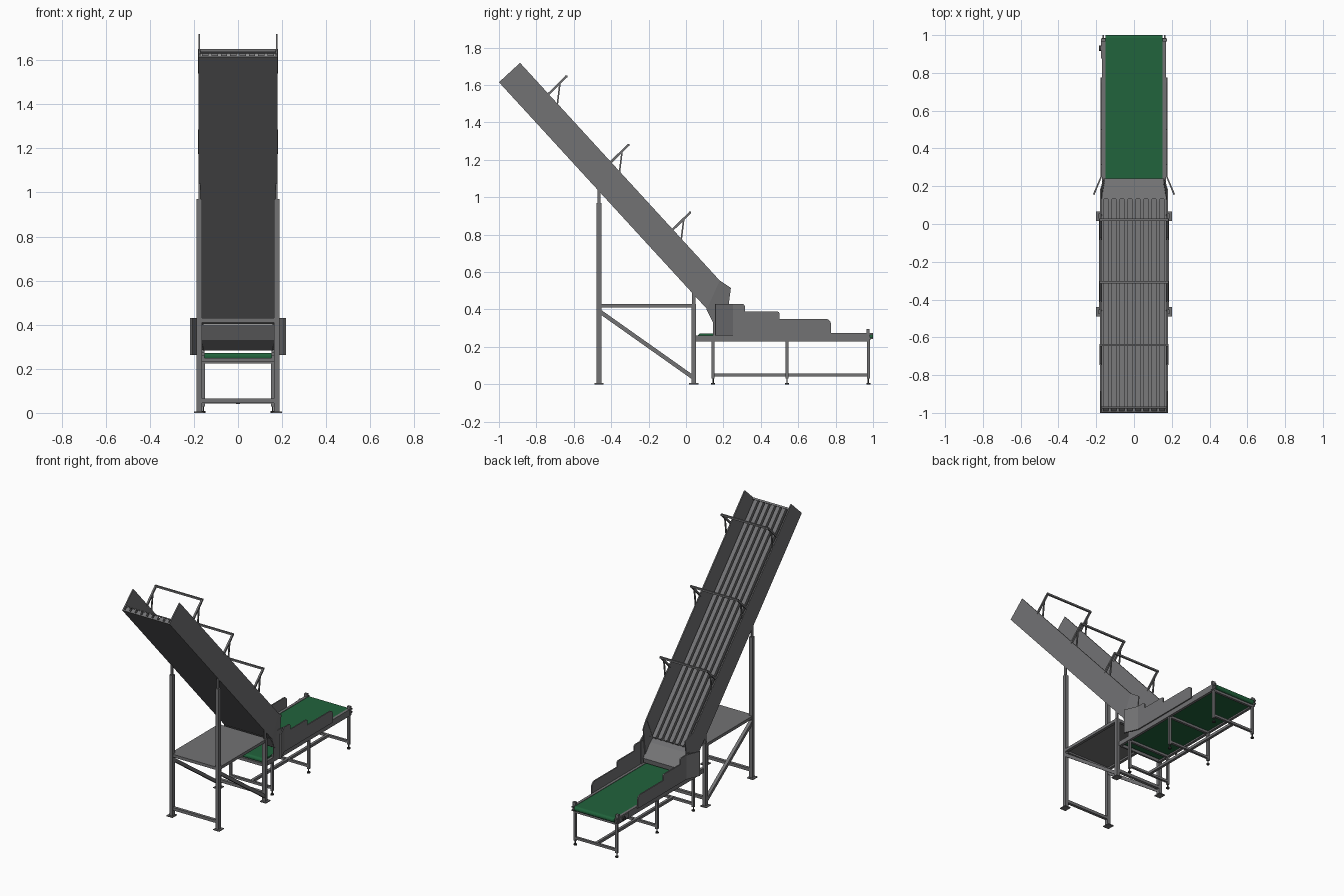
import bpy, bmesh, math
from mathutils import Vector, Matrix

if "Cube" in bpy.data.objects:
    bpy.data.objects.remove(bpy.data.objects["Cube"])


def material(name, rgb):
    m = bpy.data.materials.new(name)
    m.diffuse_color = (*rgb, 1)
    m.use_nodes = True
    m.node_tree.nodes["Principled BSDF"].inputs["Base Color"].default_value = m.diffuse_color
    return m


STEEL = material("grey steel", (0.17, 0.17, 0.175))
DARK = material("dark rubber", (0.04, 0.04, 0.04))
GREEN = material("green belt", (0.015, 0.125, 0.045))


def finish(name, bm, mat):
    bmesh.ops.recalc_face_normals(bm, faces=bm.faces)
    me = bpy.data.meshes.new(name)
    bm.to_mesh(me)
    bm.free()
    me.materials.append(mat)
    ob = bpy.data.objects.new(name, me)
    bpy.context.collection.objects.link(ob)
    return ob


def loft(name, a, b, mat=STEEL):
    """Closed solid between two matching outlines."""
    bm = bmesh.new()
    va = [bm.verts.new(p) for p in a]
    vb = [bm.verts.new(p) for p in b]
    n = len(a)
    bm.faces.new(va)
    bm.faces.new(vb[::-1])
    for i in range(n):
        bm.faces.new((va[i], va[(i + 1) % n], vb[(i + 1) % n], vb[i]))
    return finish(name, bm, mat)


def prism_x(name, pts, x0, x1, mat=STEEL):
    return loft(name, [(x0, y, z) for y, z in pts], [(x1, y, z) for y, z in pts], mat)


def box(name, x0, x1, y0, y1, z0, z1, mat=STEEL):
    return prism_x(name, [(y0, z0), (y1, z0), (y1, z1), (y0, z1)], x0, x1, mat)


def beam(name, p, q, w, mat=STEEL):
    """Square tube between two points."""
    p, q = Vector(p), Vector(q)
    d = (q - p).normalized()
    u = d.cross(Vector((0, 1, 0) if abs(d.x) > 0.9 else (1, 0, 0))).normalized()
    v = d.cross(u)
    ring = [(u * i + v * j) * w / 2 for i, j in ((1, 1), (-1, 1), (-1, -1), (1, -1))]
    return loft(name, [p + r for r in ring], [q + r for r in ring], mat)


def cylinder(name, p, q, r, mat=STEEL, seg=16):
    p, q = Vector(p), Vector(q)
    bm = bmesh.new()
    rot = (q - p).to_track_quat('Z', 'Y').to_matrix().to_4x4()
    bmesh.ops.create_cone(bm, cap_ends=True, segments=seg, radius1=r, radius2=r,
                          depth=(q - p).length, matrix=Matrix.Translation((p + q) / 2) @ rot)
    return finish(name, bm, mat)


def arc(cy, cz, r, a0, a1, n=6):
    return [(cy + r * math.cos(math.radians(a0 + (a1 - a0) * i / n)),
             cz + r * math.sin(math.radians(a0 + (a1 - a0) * i / n))) for i in range(n + 1)]


# Inclined chute coordinates: s runs down the slope, h is height above its floor
def slope(s, h):
    return (-1 + 0.676 * s + 0.737 * h, 1.615 - 0.737 * s + 0.676 * h)


LEN = 1.645
prism_x("chute_floor", [slope(0, 0), slope(LEN, 0), slope(LEN, 0.008), slope(0, 0.008)], -0.178, 0.178)
prism_x("chute_top_end_strip", [slope(0, 0.03), slope(0.012, 0.03), slope(0.012, 0.036), slope(0, 0.036)], -0.172, 0.172)

# Raised ribs with rounded lower ends
for i in range(8):
    cx = (i - 3.5) * 0.0425
    plan = [(cx - 0.0145, 0.005), (cx + 0.0145, 0.005)]
    plan += [(cx + a, b) for a, b in arc(0, 1.635, 0.0145, 0, 180)]
    loft("chute_rib",
         [(x, *slope(s, 0.006)) for x, s in plan],
         [(x, *slope(s, 0.03)) for x, s in plan])

# Discharge lip at the foot of the chute
foot = [(0.108, 0.402), (0.15, 0.388), (0.24, 0.315), (0.235, 0.283), (0.225, 0.283), (0.145, 0.33)]
loft("discharge_plate",
     [(-0.172 if y < 0.16 else -0.158, y, z) for y, z in foot],
     [(0.172 if y < 0.16 else 0.158, y, z) for y, z in foot])

for sx in (-1, 1):
    # Chute side walls
    prism_x("chute_side", [slope(0, 0), slope(LEN, 0), slope(1.579, 0.153), slope(0, 0.153)],
            sx * 0.172, sx * 0.18)
    # Tapered mouth walls
    mouth = [(0.11, 0.40), (0.18, 0.555), (0.24, 0.515), (0.21, 0.285), (0.145, 0.33)]
    inset = [0, 0, 0.018, 0.018, 0.006]
    loft("mouth_side", [(sx * (0.18 - t), *p) for p, t in zip(mouth, inset)],
         [(sx * (0.174 - t), *p) for p, t in zip(mouth, inset)])

    # Tall support legs, brackets and foot plates
    x = sx * 0.175
    for y, top, tip in ((-0.465, 0.97, 1.04), (0.042, 0.43, 0.49)):
        box("support_leg", x - 0.0125, x + 0.0125, y - 0.0125, y + 0.0125, 0, top)
        box("leg_bracket", x - 0.005, x + 0.005, y - 0.009, y + 0.009, top, tip)
        box("foot_plate", sx * 0.155, sx * 0.2, y - 0.025, y + 0.025, 0, 0.006)
    beam("support_top_rail", (x, -0.465, 0.42), (x, 0.042, 0.42), 0.02)
    beam("support_diagonal", (x, -0.462, 0.39), (x, 0.04, 0.035), 0.022)

    # Stepped guard with rounded corners and flared wing
    guard = [(0.25, 0.262), (0.775, 0.262)] + arc(0.745, 0.32, 0.03, 0, 90)
    guard += [(0.5, 0.35)] + arc(0.485, 0.375, 0.015, 0, 90)
    guard += [(0.315, 0.39)] + arc(0.30, 0.415, 0.015, 0, 90) + [(0.25, 0.43)]
    prism_x("side_guard", guard, sx * 0.170, sx * 0.178)
    wing = [(sx * 0.170, 0.25), (sx * 0.178, 0.25), (sx * 0.217, 0.158), (sx * 0.209, 0.154)]
    loft("guard_wing", [(*p, 0.262) for p in wing], [(*p, 0.43) for p in wing])
    box("guard_inner_panel", sx * 0.166, sx * 0.170, 0.145, 0.25, 0.262, 0.43)

    # Conveyor rails, legs and levelling feet
    box("conveyor_rail", sx * 0.152, sx * 0.170, 0.05, 0.985, 0.23, 0.262)
    box("conveyor_rail_cap", sx * 0.152, sx * 0.170, 0.145, 0.98, 0.262, 0.275)
    for y in (0.145, 0.54, 0.975):
        lx = sx * 0.158
        box("conveyor_leg", lx - 0.008, lx + 0.008, y - 0.008, y + 0.008, 0.03, 0.232)
        cylinder("levelling_screw", (lx, y, 0.006), (lx, y, 0.032), 0.004, DARK, 8)
        cylinder("levelling_foot", (lx, y, 0), (lx, y, 0.008), 0.011, DARK, 12)
    box("end_bearing", sx * 0.152, sx * 0.174, 0.965, 0.982, 0.235, 0.295)
    for z in (0.246, 0.268):
        box("belt_tensioner", sx * 0.158, sx * 0.168, 0.98, 1.0, z - 0.005, z + 0.005)

# Cross members of the tall support
for y in (-0.465, 0.042):
    beam("support_low_crossbar", (-0.175, y, 0.055), (0.175, y, 0.055), 0.02)
    beam("support_top_crossbar", (-0.175, y, 0.42), (0.175, y, 0.42), 0.02)
box("support_platform", -0.172, 0.172, -0.46, 0.04, 0.422, 0.43)

# Cross members of the conveyor
for y in (0.145, 0.54, 0.975):
    beam("conveyor_low_crossbar", (-0.158, y, 0.05), (0.158, y, 0.05), 0.016)
    beam("conveyor_top_crossbar", (-0.158, y, 0.232), (0.158, y, 0.232), 0.016)
beam("conveyor_centre_bar", (0, 0.145, 0.05), (0, 0.975, 0.05), 0.018)
box("conveyor_front_beam", -0.155, 0.155, 0.05, 0.062, 0.23, 0.25)

# Belt loop with rounded ends
belt = arc(0.984, 0.256, 0.016, -90, 90, 8) + arc(0.08, 0.256, 0.016, 90, 270, 8)
prism_x("conveyor_belt", belt, -0.152, 0.152, GREEN)

# Drive motor on the left rail
box("drive_plate", -0.176, -0.17, 0.875, 0.975, 0.24, 0.272)
cylinder("drive_cover", (-0.176, 0.93, 0.256), (-0.185, 0.93, 0.256), 0.014, DARK)

# Three hoop handles across the chute
for y, z in ((-0.64, 1.645), (-0.308, 1.28), (0.022, 0.918)):
    for sx in (-1, 1):
        x = sx * 0.176
        beam("hoop_arm", (x, y - 0.102, z - 0.1), (x, y, z), 0.012)
        beam("hoop_brace", (x, y - 0.048, z - 0.15), (x, y - 0.034, z - 0.035), 0.008)
    beam("hoop_crossbar", (-0.182, y, z), (0.182, y, z), 0.012)
